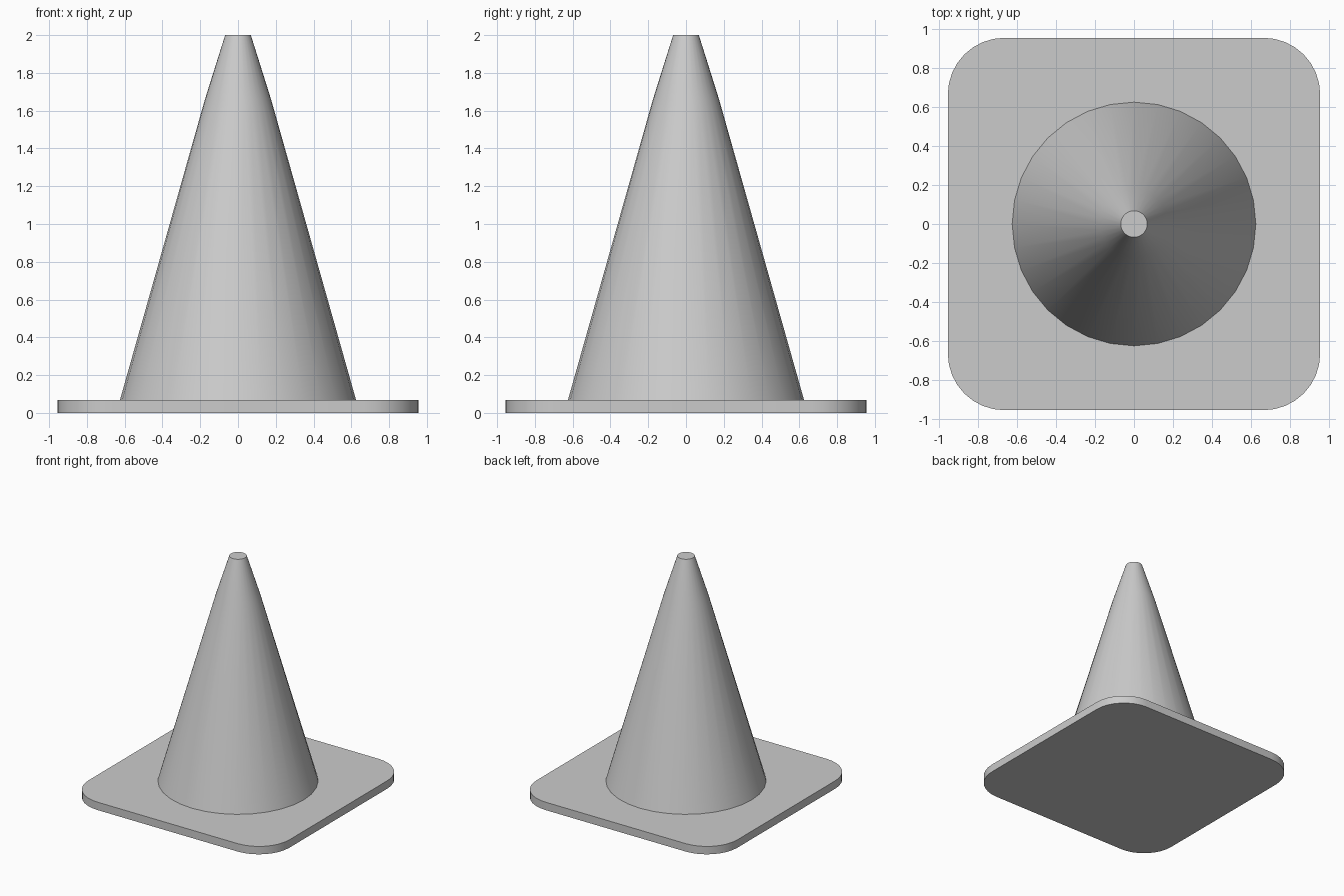
import bpy, bmesh
from math import sin, cos, pi, radians

if "Cube" in bpy.data.objects:
    bpy.data.objects.remove(bpy.data.objects["Cube"])


def loft(name, rings):
    """Closed solid skinned through a stack of equal-length rings."""
    bm = bmesh.new()
    loops = [[bm.verts.new(p) for p in ring] for ring in rings]
    n = len(loops[0])
    for lo, hi in zip(loops, loops[1:]):
        for i in range(n):
            j = (i + 1) % n
            bm.faces.new((lo[i], lo[j], hi[j], hi[i]))
    bm.faces.new(loops[0][::-1])
    bm.faces.new(loops[-1])
    mesh = bpy.data.meshes.new(name)
    bm.to_mesh(mesh)
    bm.free()
    obj = bpy.data.objects.new(name, mesh)
    bpy.context.collection.objects.link(obj)
    bpy.ops.object.select_all(action='DESELECT')
    bpy.context.view_layer.objects.active = obj
    obj.select_set(True)
    bpy.ops.object.shade_smooth_by_angle(angle=radians(30))
    return obj


def rounded_square(half, radius, z, steps=8):
    c = half - radius
    pts = []
    for k, (sx, sy) in enumerate([(1, 1), (-1, 1), (-1, -1), (1, -1)]):
        for s in range(steps + 1):
            a = (k + s / steps) * pi / 2
            pts.append((sx * c + radius * cos(a), sy * c + radius * sin(a), z))
    return pts


def circle(radius, z, sides=32):
    return [(radius * cos(2 * pi * i / sides), radius * sin(2 * pi * i / sides), z)
            for i in range(sides)]


# Flat square foot with rounded corners
loft("base_plate", [rounded_square(0.955, 0.29, z) for z in (0, 0.068)])

# Tapered body, slightly steeper in at the tip
loft("cone_body", [circle(r, z) for r, z in ((0.625, 0.068), (0.175, 1.66), (0.068, 2.0))])
